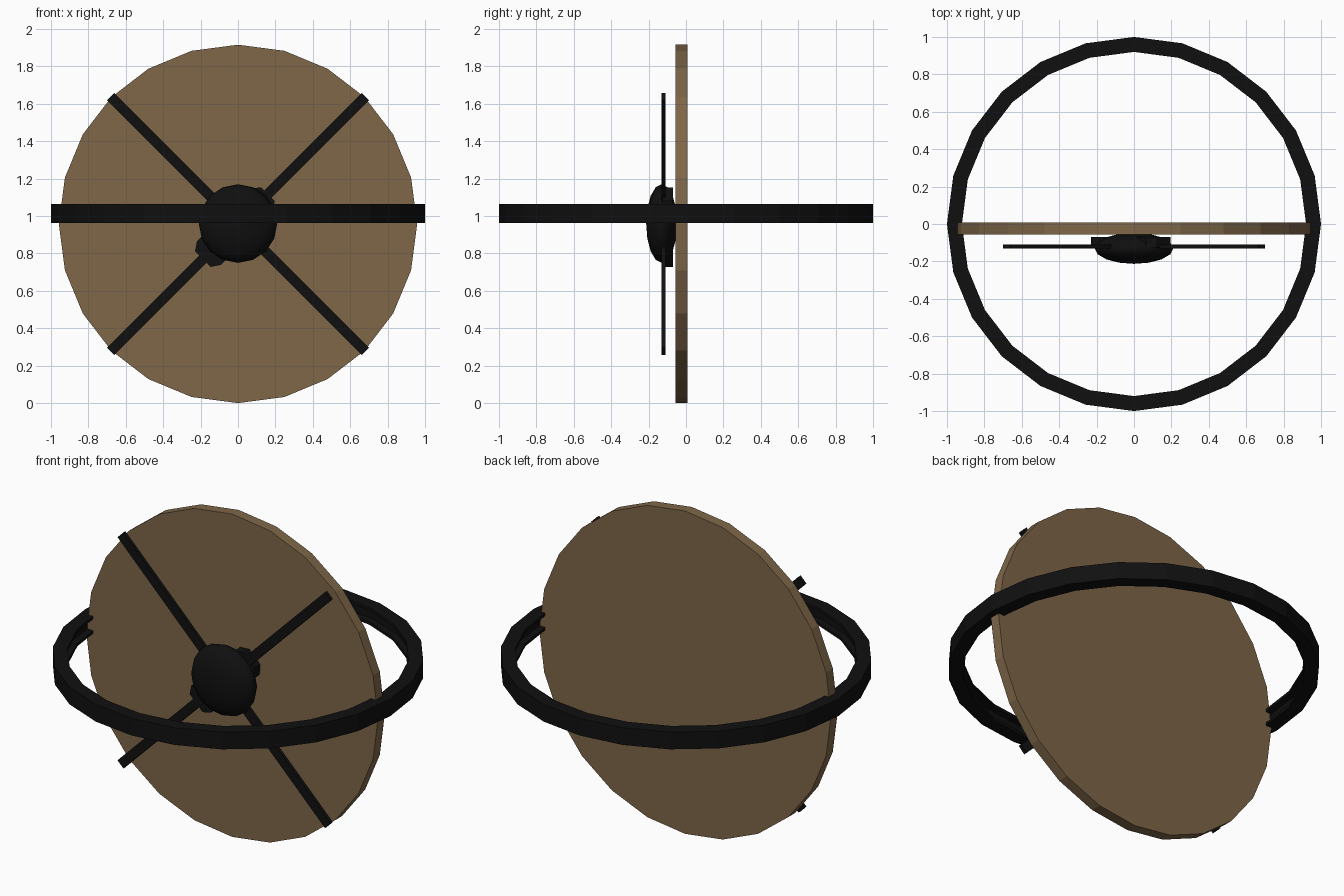
import bpy, bmesh, math
from mathutils import Matrix

if "Cube" in bpy.data.objects:
    bpy.data.objects.remove(bpy.data.objects["Cube"])

CZ = 0.958  # height of the disc centre


def material(name, rgb):
    m = bpy.data.materials.new(name)
    m.diffuse_color = (*rgb, 1)
    m.use_nodes = True
    m.node_tree.nodes["Principled BSDF"].inputs["Base Color"].default_value = m.diffuse_color
    return m


wood = material("brown wood", (0.21, 0.135, 0.066))
iron = material("black iron", (0.005, 0.005, 0.005))


def finish(name, bm, mat, smooth=False):
    bmesh.ops.recalc_face_normals(bm, faces=bm.faces)
    me = bpy.data.meshes.new(name)
    bm.to_mesh(me)
    bm.free()
    me.materials.append(mat)
    for p in me.polygons:
        p.use_smooth = smooth
    ob = bpy.data.objects.new(name, me)
    bpy.context.collection.objects.link(ob)
    return ob


def prism_y(name, points, y0, y1, mat):
    """Extrude an x/z outline between two y values."""
    bm = bmesh.new()
    a = [bm.verts.new((x, y0, z)) for x, z in points]
    b = [bm.verts.new((x, y1, z)) for x, z in points]
    bm.faces.new(a)
    bm.faces.new(b)
    n = len(points)
    for i in range(n):
        j = (i + 1) % n
        bm.faces.new((a[i], a[j], b[j], b[i]))
    return finish(name, bm, mat)


# Wooden disc, 24 sides
angles = [math.tau * i / 24 for i in range(24)]
prism_y("wooden_disc", [(CZ * math.cos(t), CZ + CZ * math.sin(t)) for t in angles],
        -0.055, 0.008, wood)

# Horizontal rim with a groove on its inner side
profile = [(1.0, 0.963), (1.0, 1.065), (0.92, 1.065), (0.92, 1.048),
           (0.957, 1.046), (0.957, 0.982), (0.92, 0.98), (0.92, 0.963)]
bm = bmesh.new()
rings = [[bm.verts.new((r * math.cos(t), r * math.sin(t), z)) for r, z in profile]
         for t in angles]
for i in range(24):
    a, b = rings[i], rings[(i + 1) % 24]
    for k in range(8):
        m = (k + 1) % 8
        bm.faces.new((a[k], a[m], b[m], b[k]))
finish("rim", bm, iron)

# Two crossed straps
for name, sign in (("strap_rising", 1), ("strap_falling", -1)):
    c = math.sqrt(0.5)
    pts = []
    for u, v in ((-0.963, -0.027), (0.963, -0.027), (0.963, 0.027), (-0.963, 0.027)):
        pts.append((c * (u - v), CZ + sign * c * (u + v)))
    prism_y(name, pts, -0.13, -0.11, iron)

# Flattened round boss
bm = bmesh.new()
bmesh.ops.create_uvsphere(bm, u_segments=16, v_segments=8, radius=1)
bm.transform(Matrix.Translation((0, -0.13, CZ + 0.002)) @
             Matrix.Diagonal((0.21, 0.083, 0.21, 1)) @
             Matrix.Rotation(math.pi / 2, 4, 'X'))
finish("boss", bm, iron, True)

# Grip lying diagonally behind the boss
c = math.sqrt(0.5)
grip = []
for u, v in ((-0.265, -0.06), (-0.22, -0.09), (0.18, -0.09), (0.225, -0.05),
             (0.225, 0.05), (0.18, 0.09), (-0.22, 0.09), (-0.265, 0.06)):
    grip.append((c * (u - v), CZ + c * (u + v)))
prism_y("grip", grip, -0.125, -0.07, iron)
